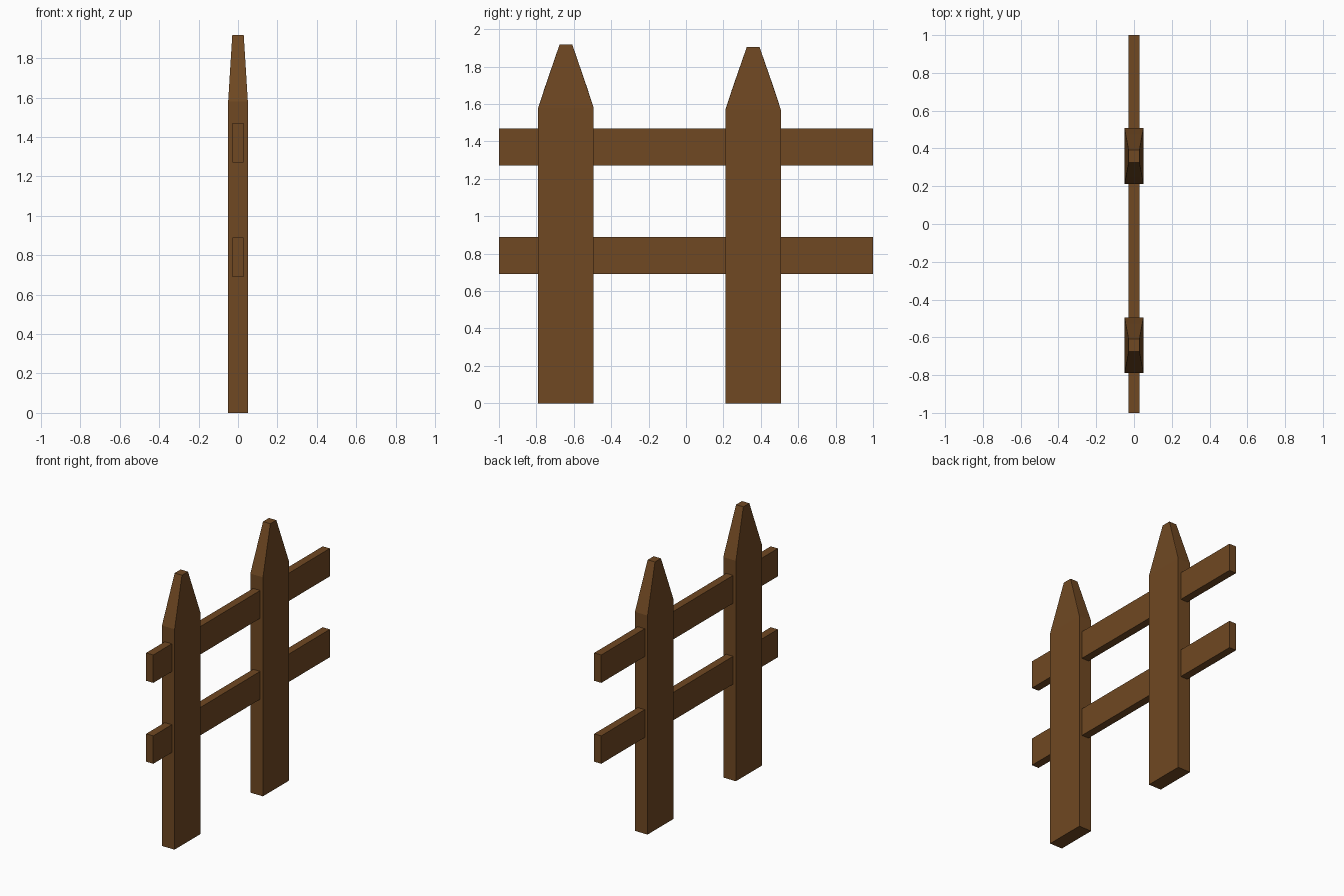
import bpy, bmesh

if "Cube" in bpy.data.objects:
    bpy.data.objects.remove(bpy.data.objects["Cube"])

wood = bpy.data.materials.new("brown_wood")
wood.diffuse_color = (0.16, 0.065, 0.016, 1)
wood.use_nodes = True
wood.node_tree.nodes["Principled BSDF"].inputs["Base Color"].default_value = wood.diffuse_color


def finish(name, bm):
    bmesh.ops.recalc_face_normals(bm, faces=bm.faces)
    mesh = bpy.data.meshes.new(name)
    bm.to_mesh(mesh)
    bm.free()
    mesh.materials.append(wood)
    obj = bpy.data.objects.new(name, mesh)
    bpy.context.collection.objects.link(obj)
    return obj


def rail(name, z0, z1):
    bm = bmesh.new()
    bmesh.ops.create_cube(bm, size=1)
    for v in bm.verts:
        v.co.x *= 0.056
        v.co.y *= 2.0
        v.co.z = z0 if v.co.z < 0 else z1
    finish(name, bm)


def picket(name, y, height, shoulder):
    bm = bmesh.new()

    # rectangular ring of corners, keyed by side signs
    def ring(hx, hy, z):
        return {(sx, sy): bm.verts.new((sx * hx, y + sy * hy, z))
                for sx in (-1, 1) for sy in (-1, 1)}

    base = ring(0.05, 0.148, 0)
    a = ring(0.05, 0.148, shoulder)
    k = ring(0.038, 0.114, shoulder + 0.105)
    t = ring(0.029, 0.034, height)
    order = [(-1, -1), (1, -1), (1, 1), (-1, 1)]

    bm.faces.new([base[c] for c in order])
    bm.faces.new([t[c] for c in order])
    for p, q in zip(order, order[1:] + order[:1]):
        bm.faces.new((base[p], base[q], a[q], a[p]))
    for s in (-1, 1):
        # broad sloping face
        bm.faces.new((a[s, -1], a[s, 1], t[s, 1], t[s, -1]))
        # narrow sloping face with a kink
        bm.faces.new((a[-1, s], a[1, s], k[1, s], k[-1, s]))
        bm.faces.new((k[-1, s], k[1, s], t[1, s], t[-1, s]))
    # thin chamfers at the point's corners
    for c in order:
        bm.faces.new((a[c], k[c], t[c]))
    finish(name, bm)


# horizontal rails
rail("lower_rail", 0.69, 0.89)
rail("upper_rail", 1.27, 1.47)

# pointed pickets
picket("left_picket", -0.642, 1.918, 1.58)
picket("right_picket", 0.359, 1.905, 1.57)
